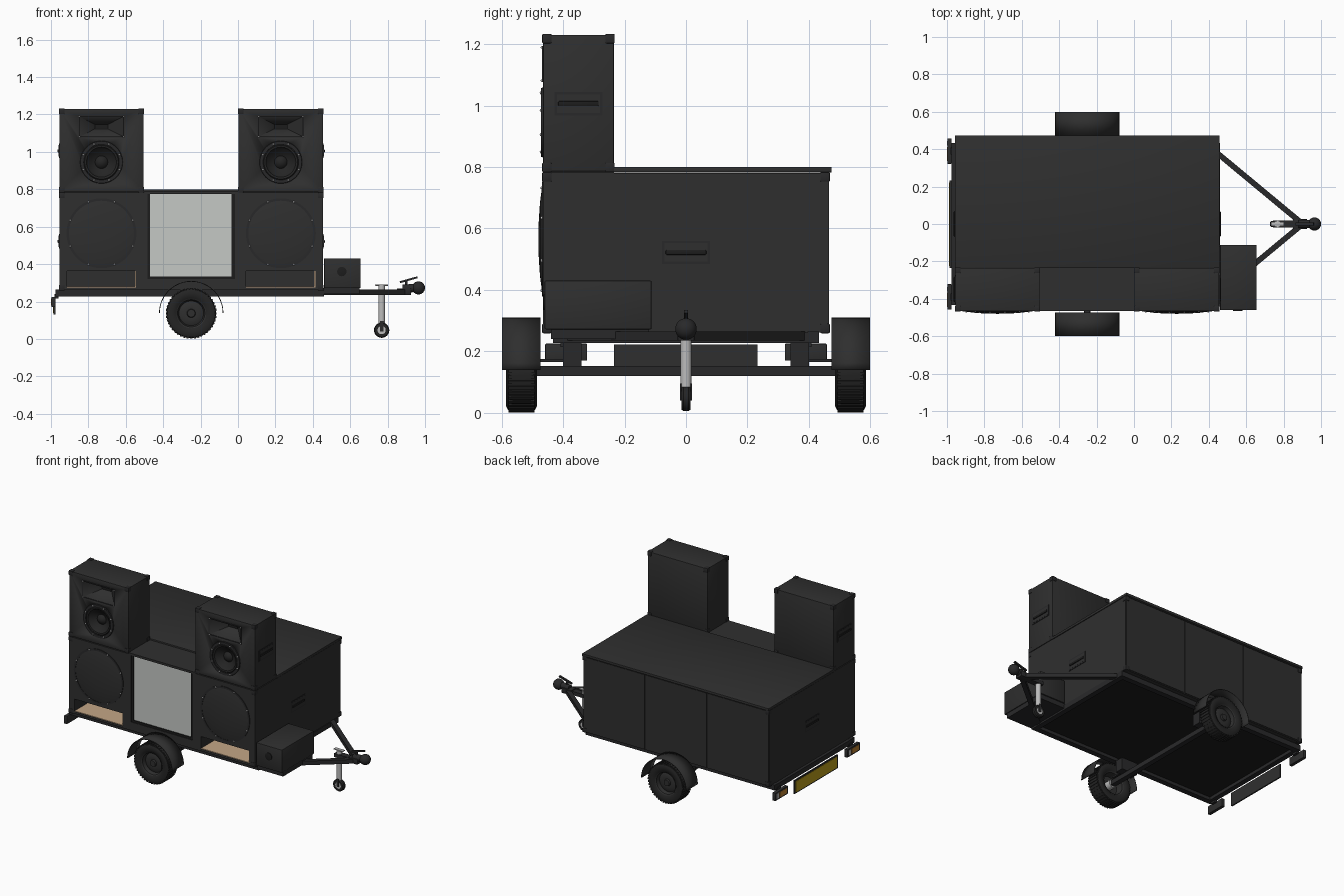
import bpy, bmesh, math
from mathutils import Vector, Matrix

if "Cube" in bpy.data.objects:
    bpy.data.objects.remove(bpy.data.objects["Cube"])


def material(name, r, g, b):
    m = bpy.data.materials.new(name)
    m.use_nodes = True
    m.diffuse_color = (r, g, b, 1)
    m.node_tree.nodes["Principled BSDF"].inputs["Base Color"].default_value = (r, g, b, 1)
    return m


BODY = material("black paint", .028, .028, .028)
TYRE = material("tyre rubber", .018, .018, .018)
UNDER = material("underside black", .012, .012, .012)
STEEL = material("dark steel", .022, .022, .023)
SCREEN = material("pale grey screen", .56, .58, .56)
CHROME = material("bright metal", .5, .5, .5)
WOOD = material("bare plywood", .55, .38, .24)
YELLOW = material("yellow plate", .5, .34, .01)
AMBER = material("amber lens", .5, .22, .03)
STUD = material("white studs", .7, .7, .7)


def finish(name, bm, mat, angle=35):
    bmesh.ops.recalc_face_normals(bm, faces=bm.faces)
    me = bpy.data.meshes.new(name)
    bm.to_mesh(me)
    bm.free()
    me.materials.append(mat)
    me.polygons.foreach_set("use_smooth", [True] * len(me.polygons))
    me.set_sharp_from_angle(angle=math.radians(angle))
    ob = bpy.data.objects.new(name, me)
    bpy.context.scene.collection.objects.link(ob)
    return ob


def box(name, x, y, z, mat, bevel=0):
    bm = bmesh.new()
    lo, hi = Vector((x[0], y[0], z[0])), Vector((x[1], y[1], z[1]))
    bmesh.ops.create_cube(bm, size=1, matrix=Matrix.Translation((lo + hi) / 2) @ Matrix.Diagonal((*(hi - lo), 1)))
    if bevel:
        bmesh.ops.bevel(bm, geom=bm.edges[:], offset=bevel, segments=2, profile=.5, affect='EDGES')
    return finish(name, bm, mat)


def beam(name, p, q, w, h, mat):
    p, q = Vector(p), Vector(q)
    rot = (q - p).to_track_quat('Y', 'Z').to_matrix().to_4x4()
    bm = bmesh.new()
    bmesh.ops.create_cube(bm, size=1, matrix=Matrix.Translation((p + q) / 2) @ rot @ Matrix.Diagonal((w, (q - p).length, h, 1)))
    return finish(name, bm, mat)


def lathe(name, profile, centre, axis, mat, seg=40):
    """Spin (radius, height) points about an axis through centre."""
    bm = bmesh.new()
    place = Matrix.Translation(centre) @ Vector(axis).to_track_quat('Z', 'Y').to_matrix().to_4x4()
    verts = [bm.verts.new(place @ Vector((r, 0, h))) for r, h in profile]
    edges = [bm.edges.new(pair) for pair in zip(verts, verts[1:])]
    bmesh.ops.spin(bm, geom=verts + edges, cent=centre, axis=axis, angle=math.tau, steps=seg)
    bmesh.ops.remove_doubles(bm, verts=bm.verts, dist=1e-5)
    return finish(name, bm, mat)


def rod(name, p, q, r, mat, seg=20):
    d = Vector(q) - Vector(p)
    return lathe(name, [(0, 0), (r, 0), (r, d.length), (0, d.length)], p, d.normalized(), mat, seg)


def studs(name, points, y, r=.005):
    bm = bmesh.new()
    for x, z in points:
        bmesh.ops.create_uvsphere(bm, u_segments=8, v_segments=6, radius=r, matrix=Matrix.Translation((x, y, z)))
    finish(name, bm, STUD)


def ring(cx, cz, r, n):
    angles = [math.tau * (i + .5) / n for i in range(n)]
    return [(cx + r * math.cos(a), cz + r * math.sin(a)) for a in angles]


def corners(name, x, y, z):
    """Small protectors wrapped over every corner of a cabinet."""
    span = lambda a, i: (a[0] - .003, a[0] + .028) if i == 0 else (a[1] - .028, a[1] + .003)
    for i in range(8):
        box(name, span(x, i & 1), span(y, i >> 1 & 1), span(z, i >> 2), STEEL, .004)


def carve(ob, cutters):
    for c in cutters:
        c.hide_render = True
        m = ob.modifiers.new("cut", 'BOOLEAN')
        m.operation, m.object, m.solver = 'DIFFERENCE', c, 'EXACT'
    bpy.context.view_layer.update()
    me = bpy.data.meshes.new_from_object(ob.evaluated_get(bpy.context.evaluated_depsgraph_get()))
    ob.modifiers.clear()
    ob.data = me
    for c in cutters:
        bpy.data.objects.remove(c)


def handle(name, x, y, z, side):
    out = lambda d: sorted((x - .001 * side, x + d * side))
    box(name + "_plate", out(.003), (y - .078, y + .078), (z - .038, z + .038), STEEL)
    box(name + "_recess", out(.004), (y - .07, y + .07), (z - .03, z + .03), BODY)
    box(name + "_grip", out(.009), (y - .066, y + .066), (z - .008, z + .008), UNDER, .003)


FRONT, MID, BACK = -.465, -.235, .465
X0, X1 = -.955, .455
OUT = (0, -1, 0)

# Main storage body, lid and rear doors
box("storage_body", (X0, X1), (MID, BACK - .004), (.262, .78), BODY)
box("lid", (X0 - .003, X1 + .003), (MID, .474), (.782, .8), BODY, .003)
third = (X1 - X0) / 3
for i in range(3):
    a = X0 + third * i
    box("rear_door", (a + .003, a + third - .003), (BACK - .006, BACK), (.268, .776), BODY)
corners("body_corner", (X0, X1), (FRONT, BACK), (.262, .78))

# Speaker stacks
for x0, x1 in ((X0, -.505), (.003, X1)):
    cx = (x0 + x1) / 2
    p0, p1 = cx - .185, cx + .185
    y = (FRONT, MID)
    # Bass cabinet with open port along the bottom
    box("bass_cabinet", (x0, x1), y, (.362, .782), BODY)
    box("port_base", (x0, x1), y, (.262, .276), BODY)
    box("port_floor", (p0, p1), (FRONT + .003, MID), (.275, .28), WOOD)
    box("port_cheek_right", (x0, p0), y, (.276, .362), BODY)
    box("port_cheek_left", (p1, x1), y, (.276, .362), BODY)
    box("port_lining", (p1 - .007, p1), (FRONT + .003, MID), (.28, .362), WOOD)
    box("port_back", (p0, p1), (MID - .02, MID), (.28, .362), BODY)
    lathe("bass_grille", [(0, .015), (.06, .014), (.12, .01), (.165, .004), (.175, .002)], (cx, FRONT, .565), OUT, BODY, 64)
    lathe("bass_rim", [(.174, 0), (.174, .004), (.187, .004), (.187, 0)], (cx, FRONT, .565), OUT, STEEL, 64)
    studs("bass_stud", ring(cx, .565, .181, 8), FRONT - .004)
    # Top cabinet with horn flare and driver opening
    top = box("top_cabinet", (x0, x1), y, (.786, 1.23), BODY, .003)
    hole = rod("driver_cutter", (cx, FRONT - .02, .945), (cx, FRONT + .06, .945), .1, BODY, 40)
    bm = bmesh.new()
    mouth = []
    for yy, w, h in ((FRONT - .002, .122, .056), (FRONT + .09, .035, .012)):
        mouth.append([bm.verts.new((cx + sx * w, yy, 1.135 + sz * h)) for sx, sz in ((-1, -1), (1, -1), (1, 1), (-1, 1))])
    for loop in mouth:
        bm.faces.new(loop)
    for i in range(4):
        j = (i + 1) % 4
        bm.faces.new((mouth[0][i], mouth[0][j], mouth[1][j], mouth[1][i]))
    carve(top, [hole, finish("horn_cutter", bm, BODY)])
    box("horn_throat", (cx - .034, cx + .034), (FRONT + .086, FRONT + .091), (1.124, 1.146), UNDER)
    for s in (-1, 1):
        box("horn_rim", (cx - .124, cx + .124), (FRONT - .004, FRONT), sorted((1.135 + s * .053, 1.135 + s * .059)), STEEL)
        box("horn_rim", sorted((cx + s * .118, cx + s * .124)), (FRONT - .004, FRONT), (1.082, 1.188), STEEL)
    studs("horn_stud", [(cx + a * .118, 1.135 + b * .054) for a in (-1, 1) for b in (-1, 1)], FRONT - .004, .004)
    lathe("driver_cone", [(0, -.012), (.015, -.015), (.03, -.026), (.034, -.032), (.072, -.012), (.08, .002),
                          (.09, .004), (.096, -.002)], (cx, FRONT, .945), OUT, TYRE, 48)
    lathe("driver_ring", [(.094, -.01), (.095, .006), (.112, .006), (.114, 0)], (cx, FRONT, .945), OUT, STEEL, 48)
    studs("driver_stud", ring(cx, .945, .104, 8), FRONT - .006)
    corners("top_corner", (x0, x1), y, (.786, 1.23))
for side, x in ((-1, X0), (1, X1)):
    handle("top_handle", x, -.35, 1.006, side)
    handle("body_handle", x, 0, .522, side)

# Centre bay with framed screen
box("centre_bay", (-.505, .003), (FRONT + .02, MID), (.262, .782), BODY)
box("screen", (-.475, -.03), (FRONT + .012, FRONT + .021), (.33, .778), SCREEN)
for xs in ((-.505, -.485), (-.017, .003)):
    box("bay_post", xs, (FRONT, MID), (.262, .79), BODY)
for xs in ((-.485, -.47), (-.035, -.017)):
    box("screen_side", xs, (FRONT + .004, FRONT + .022), (.32, .785), UNDER)
box("bay_sill", (-.485, -.017), (FRONT, MID), (.262, .32), BODY)
box("screen_bottom", (-.485, -.017), (FRONT + .004, FRONT + .022), (.32, .333), UNDER)
box("bay_header", (-.485, -.017), (FRONT, MID), (.775, .79), BODY)

# Battery box at the hitch end
box("battery_box", (.46, .655), (-.46, -.112), (.272, .43), BODY, .004)
box("battery_shelf", (.455, .65), (-.44, -.12), (.24, .272), STEEL)
lathe("battery_knob", [(.025, 0), (.025, .004), (.016, .006), (0, .006)], (.555, -.46, .36), OUT, UNDER, 24)

# Chassis
box("floor_pan", (X0, X1), (-.42, .42), (.25, .263), UNDER)
for s in (-1, 1):
    box("side_rail", (-.975, .46), sorted((s * .395, s * .432)), (.228, .264), STEEL)
    beam("drawbar", (.45, s * .375, .25), (.89, s * .01, .25), .03, .028, STEEL)
for x in (-.975, .425):
    box("cross_rail", (x, x + .035), (-.43, .43), (.228, .262), STEEL)
box("axle", (-.267, -.233), (-.53, .53), (.12, .152), STEEL)

# Wheels, fenders and suspension
WX, WZ = -.25, .137
for s in (-1, 1):
    hub, axis = (WX, s * .535, WZ), (0, s, 0)
    lathe("tyre", [(.078, -.04), (.09, -.047), (.115, -.05), (.128, -.044), (.132, -.03), (.132, .03), (.128, .044),
                   (.115, .05), (.09, .047), (.078, .04), (.078, -.04)], hub, axis, TYRE, 48)
    lathe("wheel_rim", [(0, .034), (.02, .034), (.023, .022), (.045, .024), (.066, .014), (.073, .038), (.08, .042),
                        (.08, -.042), (.072, -.038), (.066, .008), (0, .008)], hub, axis, BODY, 40)
    rod("brake_hub", (WX, s * .5, WZ), (WX, s * .545, WZ), .028, CHROME)
    bm = bmesh.new()
    for i in range(44):
        turn = Matrix.Translation(hub) @ Matrix.Rotation(math.tau * i / 44, 4, 'Y')
        bmesh.ops.create_cube(bm, size=1, matrix=turn @ Matrix.Translation((0, 0, .132)) @ Matrix.Diagonal((.011, .084, .008, 1)))
    finish("tyre_tread", bm, TYRE)
    bm = bmesh.new()
    arc = [math.pi * i / 24 for i in range(25)]
    rows = [[bm.verts.new((WX + .172 * math.cos(a), y, .14 + .17 * math.sin(a))) for a in arc] for y in (s * .474, s * .598)]
    for i in range(24):
        bm.faces.new((rows[0][i], rows[0][i + 1], rows[1][i + 1], rows[1][i]))
    fender = finish("fender", bm, BODY)
    fender.modifiers.new("sheet", 'SOLIDIFY').thickness = .004
    box("spring_mount", (-.31, -.19), sorted((s * .34, s * .4)), (.15, .23), STEEL)
    box("fender_stay", (-.265, -.235), sorted((s * .37, s * .49)), (.165, .176), STEEL)
    # Tail lights
    ys = sorted((s * .322, s * .458))
    box("tail_light", (-.998, -.976), ys, (.17, .225), BODY, .002)
    box("tail_lens", (-1, -.996), (ys[0] + .015, ys[1] - .045), (.18, .215), AMBER)
    box("reverse_lens", (-1, -.996), (ys[1] - .038, ys[1] - .015), (.18, .215), CHROME)
    box("tail_bracket", (-.98, -.96), (ys[0] + .05, ys[1] - .05), (.215, .24), STEEL)

# Rear registration plate, left blank
box("plate_backing", (-.986, -.977), (-.235, .232), (.13, .222), BODY)
box("plate_face", (-.989, -.985), (-.224, .221), (.139, .213), YELLOW)

# Coupling
box("coupler_block", (.85, .925), (-.028, .028), (.235, .27), STEEL, .004)
rod("coupler_neck", (.88, 0, .268), (.965, 0, .274), .022, STEEL)
lathe("coupler_head", [(.035 * math.sin(math.pi * i / 14), -.035 * math.cos(math.pi * i / 14)) for i in range(15)],
      (.965, 0, .273), (0, 0, 1), STEEL, 28)
beam("coupler_lever", (.865, 0, .303), (.96, 0, .33), .014, .01, STEEL)
rod("lever_post", (.9, 0, .265), (.9, 0, .312), .007, STEEL, 12)

# Jockey wheel
JX = .768
rod("jack_tube", (JX, 0, .085), (JX, 0, .285), .018, CHROME)
box("jack_clamp", (JX - .026, .86), (-.02, .02), (.238, .263), STEEL)
box("jack_crank", (JX - .035, JX + .035), (-.012, .012), (.284, .291), CHROME, .002)
lathe("jack_tyre", [(.022, -.015), (.036, -.015), (.041, -.008), (.041, .008), (.036, .015), (.022, .015), (.022, -.015)],
      (JX, 0, .047), (0, 1, 0), TYRE, 32)
rod("jack_hub", (JX, -.014, .047), (JX, .014, .047), .024, CHROME)
for s in (-1, 1):
    box("jack_fork", (JX - .009, JX + .009), sorted((s * .015, s * .019)), (.04, .095), STEEL)
